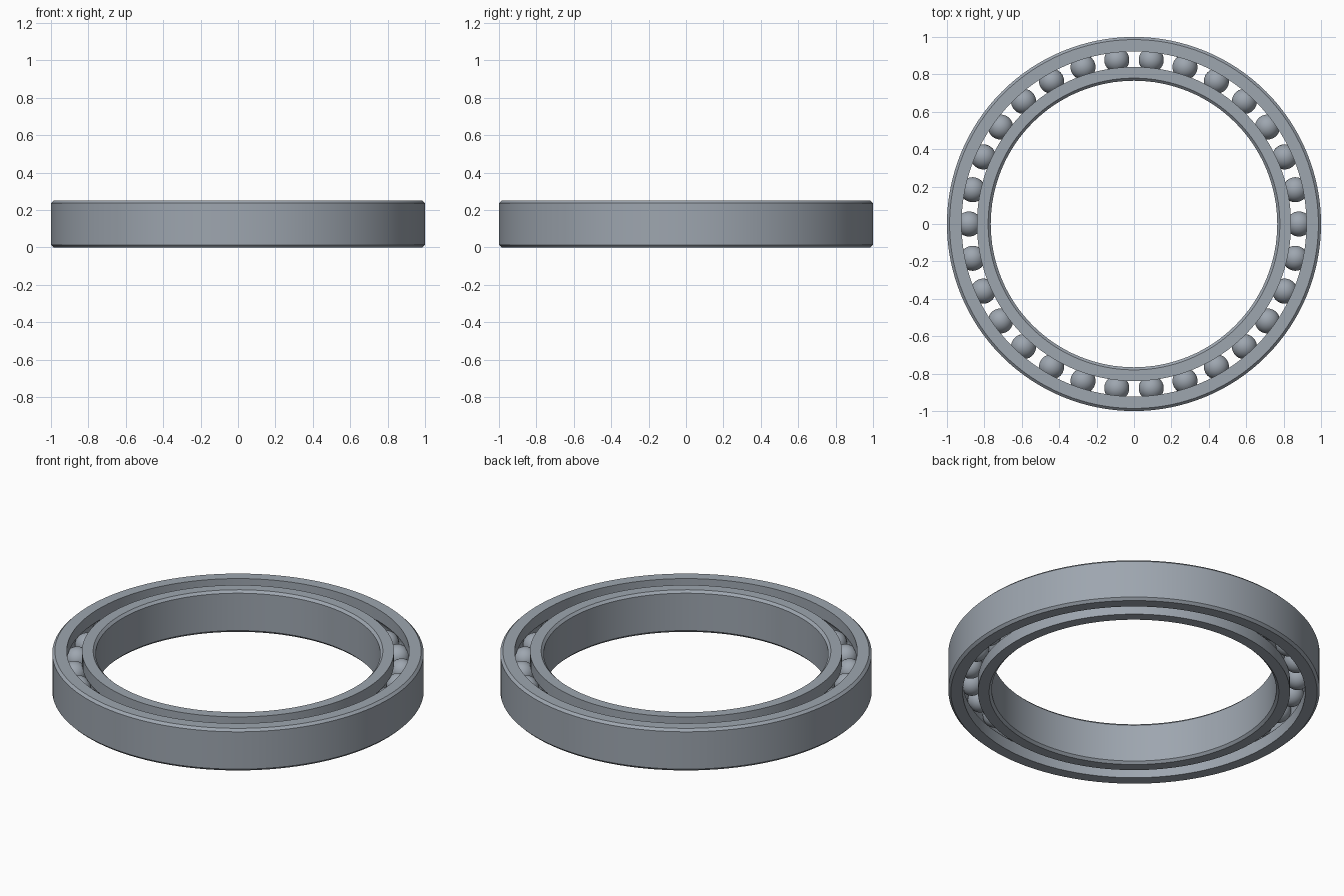
import bpy
import bmesh
import math
from mathutils import Matrix, Vector

if "Cube" in bpy.data.objects:
    bpy.data.objects.remove(bpy.data.objects["Cube"], do_unlink=True)

HEIGHT = 0.25
MID = HEIGHT / 2
CHAMFER = 0.014
PITCH = 0.882          # radius of the ball circle
BALL = 0.067
GROOVE = 0.068         # raceway arc radius
BALL_COUNT = 30
SEGMENTS = 128

steel = bpy.data.materials.new("steel grey")
steel.use_nodes = True
colour = (0.34, 0.38, 0.43, 1)
steel.diffuse_color = colour
steel.node_tree.nodes["Principled BSDF"].inputs["Base Color"].default_value = colour


def finish(name, bm):
    mesh = bpy.data.meshes.new(name)
    bm.to_mesh(mesh)
    bm.free()
    mesh.materials.append(steel)
    obj = bpy.data.objects.new(name, mesh)
    bpy.context.collection.objects.link(obj)
    bpy.ops.object.select_all(action="DESELECT")
    obj.select_set(True)
    bpy.context.view_layer.objects.active = obj
    bpy.ops.object.shade_smooth_by_angle(angle=math.radians(30))
    return obj


def ring(name, wall, lip):
    """Chamfered plain wall on one side, grooved raceway on the other."""
    side = 1 if wall > lip else -1
    inset = wall - side * CHAMFER
    profile = [(lip, 0), (inset, 0), (wall, CHAMFER),
               (wall, HEIGHT - CHAMFER), (inset, HEIGHT), (lip, HEIGHT)]
    # Raceway arc, from the upper lip down to the lower lip
    reach = math.acos(abs(lip - PITCH) / GROOVE)
    for i in range(13):
        a = reach * (1 - i / 6)
        profile.append((PITCH + side * GROOVE * math.cos(a), MID + GROOVE * math.sin(a)))
    bm = bmesh.new()
    verts = [bm.verts.new((r, 0, z)) for r, z in profile]
    edges = [bm.edges.new((verts[i - 1], verts[i])) for i in range(len(verts))]
    bmesh.ops.spin(bm, geom=verts + edges, cent=(0, 0, 0), axis=(0, 0, 1),
                   angle=math.tau, steps=SEGMENTS, use_merge=True)
    bmesh.ops.remove_doubles(bm, verts=bm.verts, dist=0.0001)
    bmesh.ops.recalc_face_normals(bm, faces=bm.faces)
    return finish(name, bm)


# Races
ring("outer_ring", 1.0, 0.922)
ring("inner_ring", 0.766, 0.84)

# Rolling balls, evenly spaced
bm = bmesh.new()
for i in range(BALL_COUNT):
    place = Matrix.Rotation(math.tau * i / BALL_COUNT, 4, "Z") @ Matrix.Translation(Vector((PITCH, 0, MID)))
    bmesh.ops.create_uvsphere(bm, u_segments=32, v_segments=16, radius=BALL, matrix=place)
finish("bearing_balls", bm)
